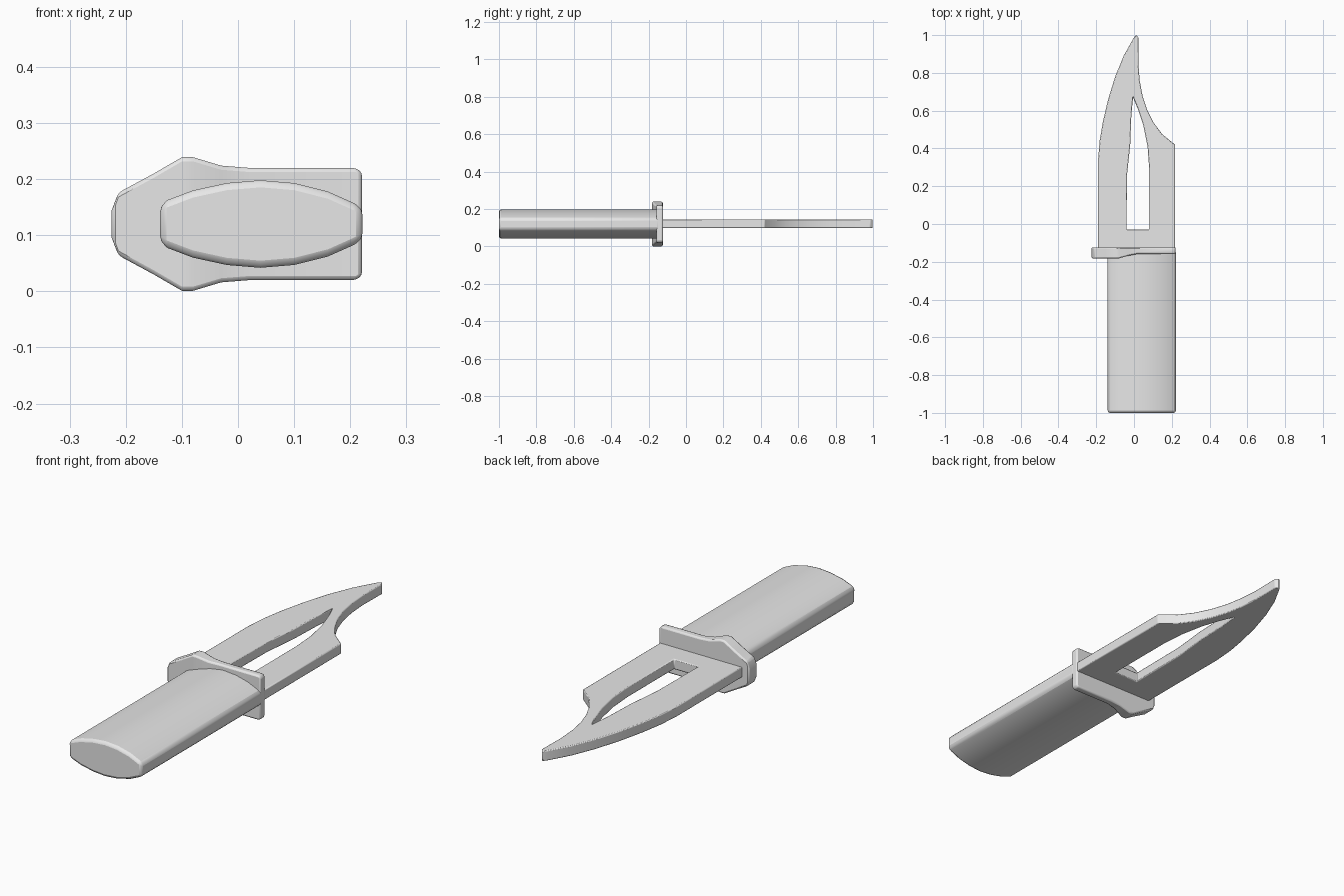
import bpy, bmesh

if "Cube" in bpy.data.objects:
    bpy.data.objects.remove(bpy.data.objects["Cube"])

MID = 0.12  # height of the centre plane
grey = bpy.data.materials.new("plain_grey")
grey.diffuse_color = (0.8, 0.8, 0.8, 1)
grey.use_nodes = True
grey.node_tree.nodes["Principled BSDF"].inputs["Base Color"].default_value = grey.diffuse_color


def finish(obj, bevel=0.0, segments=2):
    """Colour, round and smooth a part."""
    obj.data.materials.clear()
    obj.data.materials.append(grey)
    if bevel:
        mod = obj.modifiers.new("rounding", 'BEVEL')
        mod.width, mod.segments = bevel, segments
        mod.limit_method, mod.angle_limit = 'ANGLE', 0.6
    bpy.ops.object.select_all(action='DESELECT')
    obj.select_set(True)
    bpy.context.view_layer.objects.active = obj
    bpy.ops.object.shade_smooth_by_angle(angle=0.7)


def loft(name, half, front, back, bevel):
    """Mirror an (x, half height) profile and extrude it along y."""
    ring = [(x, MID + h) for x, h in half] + [(x, MID - h) for x, h in reversed(half)]
    bm = bmesh.new()
    a = [bm.verts.new((x, front(x), z)) for x, z in ring]
    b = [bm.verts.new((x, back, z)) for x, z in ring]
    n, m = len(ring), len(half)
    for i in range(n):
        j = (i + 1) % n
        bm.faces.new((a[i], a[j], b[j], b[i]))
    # caps as strips across the mirror plane
    for i in range(m - 1):
        for v in (a, b):
            bm.faces.new((v[i], v[i + 1], v[n - 2 - i], v[n - 1 - i]))
    bmesh.ops.recalc_face_normals(bm, faces=bm.faces)
    me = bpy.data.meshes.new(name)
    bm.to_mesh(me)
    bm.free()
    obj = bpy.data.objects.new(name, me)
    bpy.context.collection.objects.link(obj)
    finish(obj, bevel)


# Handle: flattened oval grip
loft("handle",
     [(-0.139, 0.032), (-0.125, 0.043), (-0.08, 0.06), (-0.02, 0.073), (0.04, 0.078),
      (0.1, 0.073), (0.16, 0.058), (0.205, 0.038), (0.222, 0.028)],
     lambda x: -1.0, -0.14, 0.012)

# Guard: thick pointed end, thin flat end
loft("guard",
     [(-0.225, 0.025), (-0.213, 0.056), (-0.15, 0.09), (-0.1, 0.119), (-0.08, 0.119),
      (-0.03, 0.104), (0.02, 0.1), (0.21, 0.1), (0.221, 0.092)],
     lambda x: -0.182 if x < -0.06 else (-0.168 if x < 0 else -0.158), -0.124, 0.008)

# Blade: clipped point outline with a long slot
outline = [(-0.19, -0.15), (0.217, -0.15), (0.217, 0.42), (0.15, 0.475), (0.105, 0.535),
           (0.07, 0.605), (0.045, 0.68), (0.03, 0.76), (0.023, 0.85), (0.025, 0.985),
           (0.012, 1.0), (-0.002, 0.985), (-0.055, 0.89), (-0.1, 0.78), (-0.137, 0.66),
           (-0.165, 0.54), (-0.182, 0.44), (-0.19, 0.34)]
slot = [(-0.04, -0.03), (0.08, -0.03), (0.08, 0.3), (0.072, 0.41), (0.05, 0.52),
        (0.02, 0.61), (-0.005, 0.67), (-0.014, 0.58), (-0.02, 0.42), (-0.037, 0.26)]
curve = bpy.data.curves.new("blade", 'CURVE')
curve.dimensions = '2D'
curve.fill_mode = 'BOTH'
curve.extrude = 0.023
for points in (outline, slot):
    spline = curve.splines.new('POLY')
    spline.points.add(len(points) - 1)
    for p, (x, y) in zip(spline.points, points):
        p.co = (x, y, 0, 1)
    spline.use_cyclic_u = True
blade = bpy.data.objects.new("blade", curve)
blade.location.z = MID + 0.002
bpy.context.collection.objects.link(blade)
bpy.context.view_layer.objects.active = blade
blade.select_set(True)
bpy.ops.object.convert(target='MESH')
blade = bpy.context.view_layer.objects.active
bm = bmesh.new()
bm.from_mesh(blade.data)
bmesh.ops.remove_doubles(bm, verts=bm.verts, dist=0.0005)
bmesh.ops.recalc_face_normals(bm, faces=bm.faces)
bm.to_mesh(blade.data)
bm.free()
finish(blade, 0.004)
